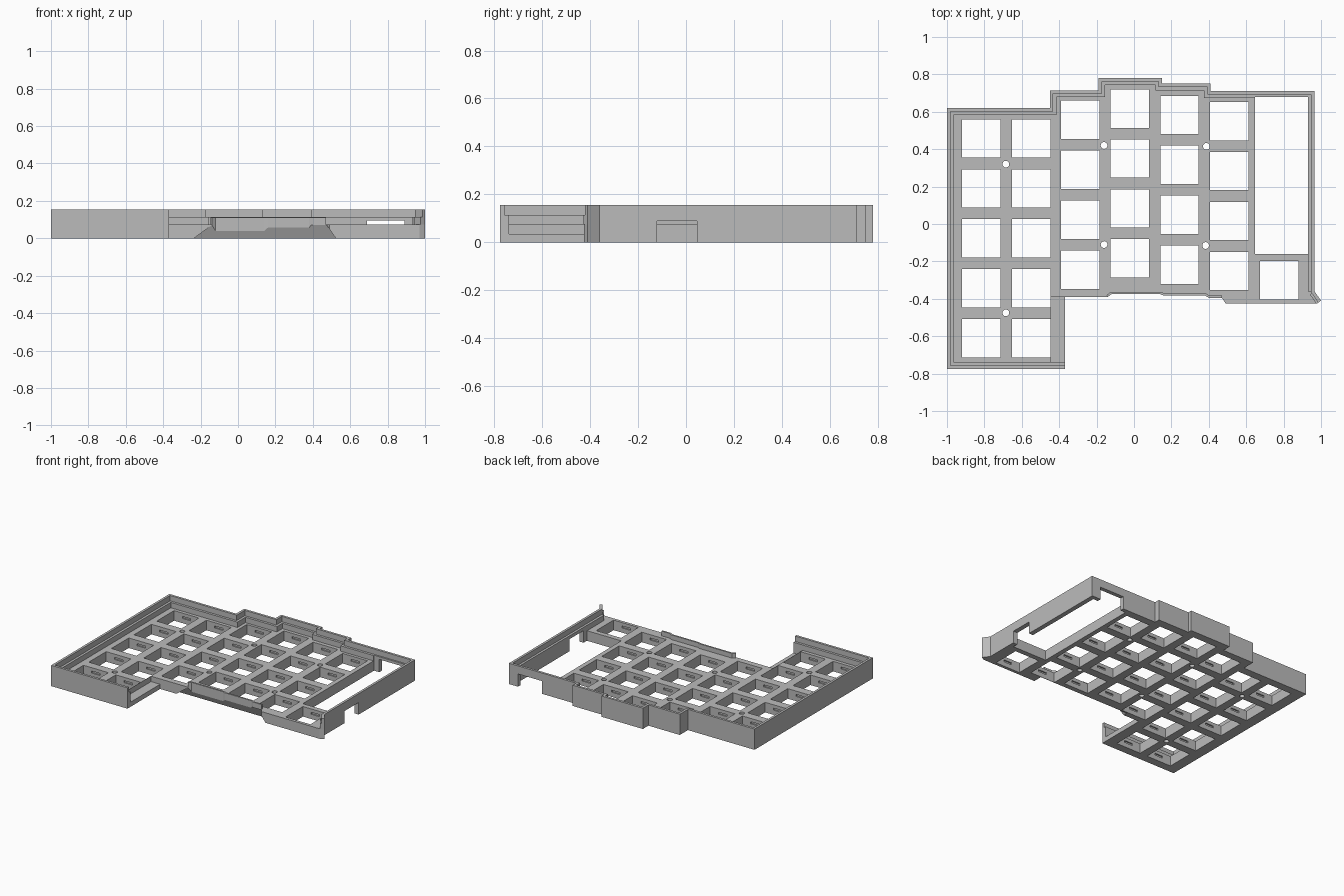
import bpy
import bmesh
from mathutils import Vector, Matrix

cube = bpy.data.objects.get("Cube")
if cube:
    bpy.data.objects.remove(cube, do_unlink=True)

grey = bpy.data.materials.new("plain grey")
grey.use_nodes = True
grey.diffuse_color = (0.5, 0.5, 0.5, 1)
grey.node_tree.nodes["Principled BSDF"].inputs["Base Color"].default_value = (0.5, 0.5, 0.5, 1)

FLOOR, LEDGE, TOP = 0.075, 0.115, 0.155
KEY = 0.205


def to_object(name, bm):
    bmesh.ops.recalc_face_normals(bm, faces=bm.faces)
    mesh = bpy.data.meshes.new(name)
    bm.to_mesh(mesh)
    bm.free()
    mesh.materials.append(grey)
    obj = bpy.data.objects.new(name, mesh)
    bpy.context.scene.collection.objects.link(obj)
    return obj


def prism(name, outline, z0, z1):
    bm = bmesh.new()
    face = bm.faces.new([bm.verts.new((x, y, z0)) for x, y in outline])
    new = bmesh.ops.extrude_face_region(bm, geom=[face])["geom"]
    moved = [v for v in new if isinstance(v, bmesh.types.BMVert)]
    bmesh.ops.translate(bm, verts=moved, vec=(0, 0, z1 - z0))
    return to_object(name, bm)


def strip(name, path, width, z0, z1):
    """Wall following a path, thickened to its right with mitred corners."""
    pts = [Vector(p) for p in path]
    normals = []
    for a, b in zip(pts, pts[1:]):
        d = (b - a).normalized()
        normals.append(Vector((d.y, -d.x)))
    inner = []
    for i, p in enumerate(pts):
        n1, n2 = normals[max(i - 1, 0)], normals[min(i, len(normals) - 1)]
        inner.append(p + (n1 + n2) / (1 + n1.dot(n2)) * width)
    return prism(name, pts + inner[::-1], z0, z1)


def add_box(bm, x0, x1, y0, y1, z0, z1):
    size = Matrix.Diagonal((x1 - x0, y1 - y0, z1 - z0, 1))
    centre = Matrix.Translation(((x0 + x1) / 2, (y0 + y1) / 2, (z0 + z1) / 2))
    bmesh.ops.create_cube(bm, size=1, matrix=centre @ size)


# Outline: outer wall run, then the stepped front edge
wall_path = [(-0.37, -0.775), (-1, -0.775), (-1, 0.62), (-0.45, 0.62), (-0.45, 0.715),
             (-0.19, 0.715), (-0.19, 0.78), (0.15, 0.78), (0.15, 0.75), (0.41, 0.75),
             (0.41, 0.71), (0.965, 0.71), (0.965, -0.36), (1, -0.41)]
rim_path = [(0.49, -0.425), (0.47, -0.395), (0.4, -0.395), (0.38, -0.383), (0.16, -0.383),
            (0.14, -0.375), (-0.12, -0.375), (-0.14, -0.39)]
outline = wall_path + [(0.97, -0.425)] + rim_path + [(-0.37, -0.39)]

key_plate = prism("key_plate", outline, 0, FLOOR)
wall_ledge = strip("wall_ledge", wall_path[:-1], 0.036, FLOOR, LEDGE)
wall_lip = strip("wall_lip", wall_path, 0.018, LEDGE, TOP)
corner_post = strip("corner_post", wall_path[-2:], 0.03, FLOOR, LEDGE)
front_rim = strip("front_rim", rim_path[1:], 0.012, FLOOR, LEDGE - 0.005)

# Key columns: x centre, rear key y centre, number of keys
columns = [(-0.817, 0.457, 5), (-0.55, 0.457, 5), (-0.287, 0.557, 4), (-0.022, 0.617, 4),
           (0.243, 0.583, 4), (0.51, 0.55, 4), (0.777, -0.3, 1)]
keys = [(x, y - i * 0.267) for x, y, n in columns for i in range(n)]
screws = [(-0.685, 0.32), (-0.16, 0.42), (0.387, 0.415),
          (-0.16, -0.11), (0.383, -0.115), (-0.685, -0.475)]

# Cutter: key holes, screw holes and the controller bay
holes = bmesh.new()
for x, y in keys:
    add_box(holes, x - KEY / 2, x + KEY / 2, y - KEY / 2, y + KEY / 2, -0.1, 0.3)
for x, y in screws:
    bmesh.ops.create_cone(holes, cap_ends=True, segments=24, radius1=0.018, radius2=0.018,
                          depth=0.5, matrix=Matrix.Translation((x, y, 0)))
add_box(holes, 0.647, 0.93, -0.16, 0.68, -0.1, 0.3)
hole_cutter = to_object("hole_cutter", holes)

# Cutter: switch clip slots in the front and rear of each hole
slots = bmesh.new()
for x, y in keys:
    reach = KEY / 2 + 0.01
    add_box(slots, x - 0.035, x + 0.035, y - reach, y + reach, 0.035, 0.05)
slot_cutter = to_object("slot_cutter", slots)

# Cutter: cable ports, lowered side shelf and undercut of the front edge
ports = bmesh.new()
add_box(ports, 0.69, 0.89, 0.66, 0.9, -0.1, 0.095)
add_box(ports, 0.91, 1.1, -0.12, 0.045, -0.1, 0.09)
add_box(ports, -0.445, -0.3, -0.739, -0.39, 0.035, 0.1)
corners = [ports.verts.new((x, y, z))
           for z, xs, back in ((-0.01, (-0.25, 0.53), -0.352), (0.07, (-0.14, 0.475), -0.389))
           for x in xs for y in (-0.6, back)]
# keep the undercut clear of the side block
for v in corners:
    if v.co.y < -0.5:
        v.co.y = -0.5
bmesh.ops.convex_hull(ports, input=corners)
# the shelf ends before the undercut begins
port_cutter = to_object("port_cutter", ports)
shelf_limit = -0.3
for v in port_cutter.data.vertices:
    if abs(v.co.x - shelf_limit) < 1e-4:
        v.co.x = -0.33

cutters = [hole_cutter, slot_cutter, port_cutter]


def carve(obj, tools):
    for tool in tools:
        mod = obj.modifiers.new(tool.name, "BOOLEAN")
        mod.operation = "DIFFERENCE"
        mod.solver = "EXACT"
        mod.object = tool
    graph = bpy.context.evaluated_depsgraph_get()
    mesh = bpy.data.meshes.new_from_object(obj.evaluated_get(graph))
    obj.modifiers.clear()
    obj.data = mesh


carve(key_plate, cutters)
carve(wall_ledge, [hole_cutter, port_cutter])
for tool in cutters:
    bpy.data.objects.remove(tool, do_unlink=True)
